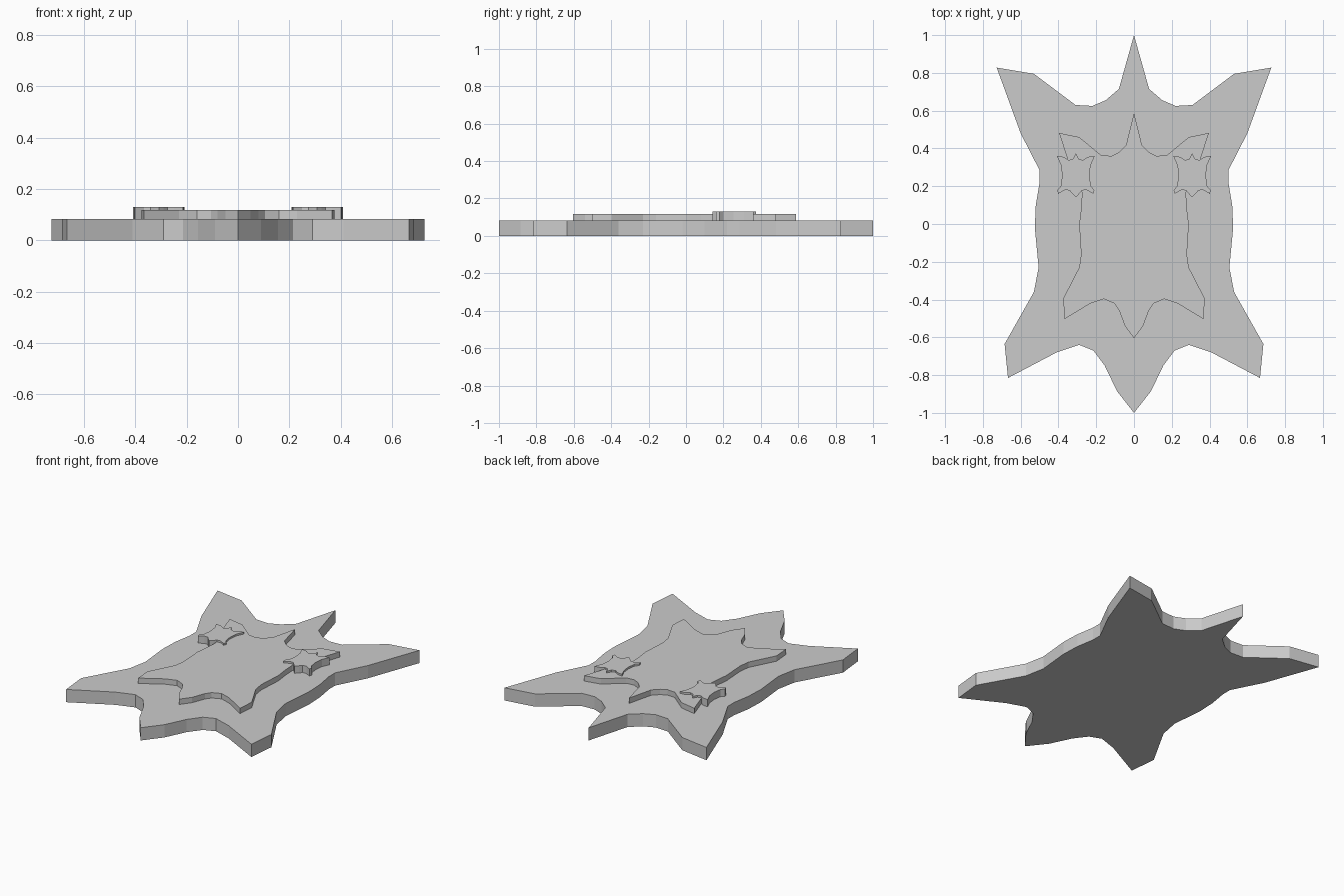
import bpy
import bmesh

# Remove the default cube only
default_cube = bpy.data.objects.get("Cube")
if default_cube:
    bpy.data.objects.remove(default_cube, do_unlink=True)

# Single flat grey material
grey = bpy.data.materials.new("plain grey")
grey.use_nodes = True
colour = (.6, .6, .6, 1)
grey.diffuse_color = colour
grey.node_tree.nodes["Principled BSDF"].inputs["Base Color"].default_value = colour

# Right-hand half profiles, running from the back tip to the front tip
BASE_HALF = [
    (0, 1), (.08, .715), (.15, .655), (.22, .625), (.31, .63), (.53, .795),
    (.727, .828), (.6, .48), (.5, .285), (.5, .22), (.52, .1), (.525, -.02),
    (.505, -.23), (.53, -.36), (.685, -.635), (.667, -.815), (.41, -.68),
    (.29, -.64), (.215, -.67), (.155, -.75), (.09, -.885), (0, -1)]
PANEL_HALF = [
    (0, .588), (.042, .418), (.08, .38), (.12, .36), (.175, .365), (.29, .46),
    (.397, .482), (.34, .31), (.275, .165), (.28, .08), (.29, 0), (.28, -.16),
    (.29, -.23), (.375, -.395), (.367, -.503), (.23, -.42), (.16, -.397),
    (.105, -.42), (.08, -.455), (.048, -.54), (0, -.605)]
STAR_HALF = [
    (0, .375), (.015, .345), (.038, .338), (.063, .355), (.1, .36), (.078, .31),
    (.072, .255), (.08, .2), (.098, .18), (.093, .16), (.058, .18), (.033, .178),
    (.018, .16), (0, .142)]


def mirrored_outline(half, centre_x=0):
    """Close a half profile by reflecting its inner points across its axis."""
    other_half = [(-x, y) for x, y in reversed(half[1:-1])]
    return [(centre_x + x, y) for x, y in half + other_half]


def make_plate(name, outline, bottom, top):
    """Extrude a closed outline into a flat, sharp-edged plate."""
    bm = bmesh.new()
    verts = [bm.verts.new((x, y, bottom)) for x, y in outline]
    face = bm.faces.new(verts)
    extruded = bmesh.ops.extrude_face_region(bm, geom=[face], use_keep_orig=True)
    raised = [g for g in extruded["geom"] if isinstance(g, bmesh.types.BMVert)]
    bmesh.ops.translate(bm, verts=raised, vec=(0, 0, top - bottom))
    bmesh.ops.recalc_face_normals(bm, faces=bm.faces)
    mesh = bpy.data.meshes.new(name)
    bm.to_mesh(mesh)
    bm.free()
    mesh.materials.append(grey)
    plate = bpy.data.objects.new(name, mesh)
    bpy.context.collection.objects.link(plate)
    return plate


BASE_TOP = .083

# Large hide-shaped base and the raised panel on it
make_plate("base_plate", mirrored_outline(BASE_HALF), 0, BASE_TOP)
make_plate("raised_panel", mirrored_outline(PANEL_HALF), BASE_TOP, .118)

# Pair of small pads overlapping the panel's edges
for side, sign in (("left", 1), ("right", -1)):
    make_plate(side + "_small_pad", mirrored_outline(STAR_HALF, sign * .308),
               BASE_TOP, .13)
